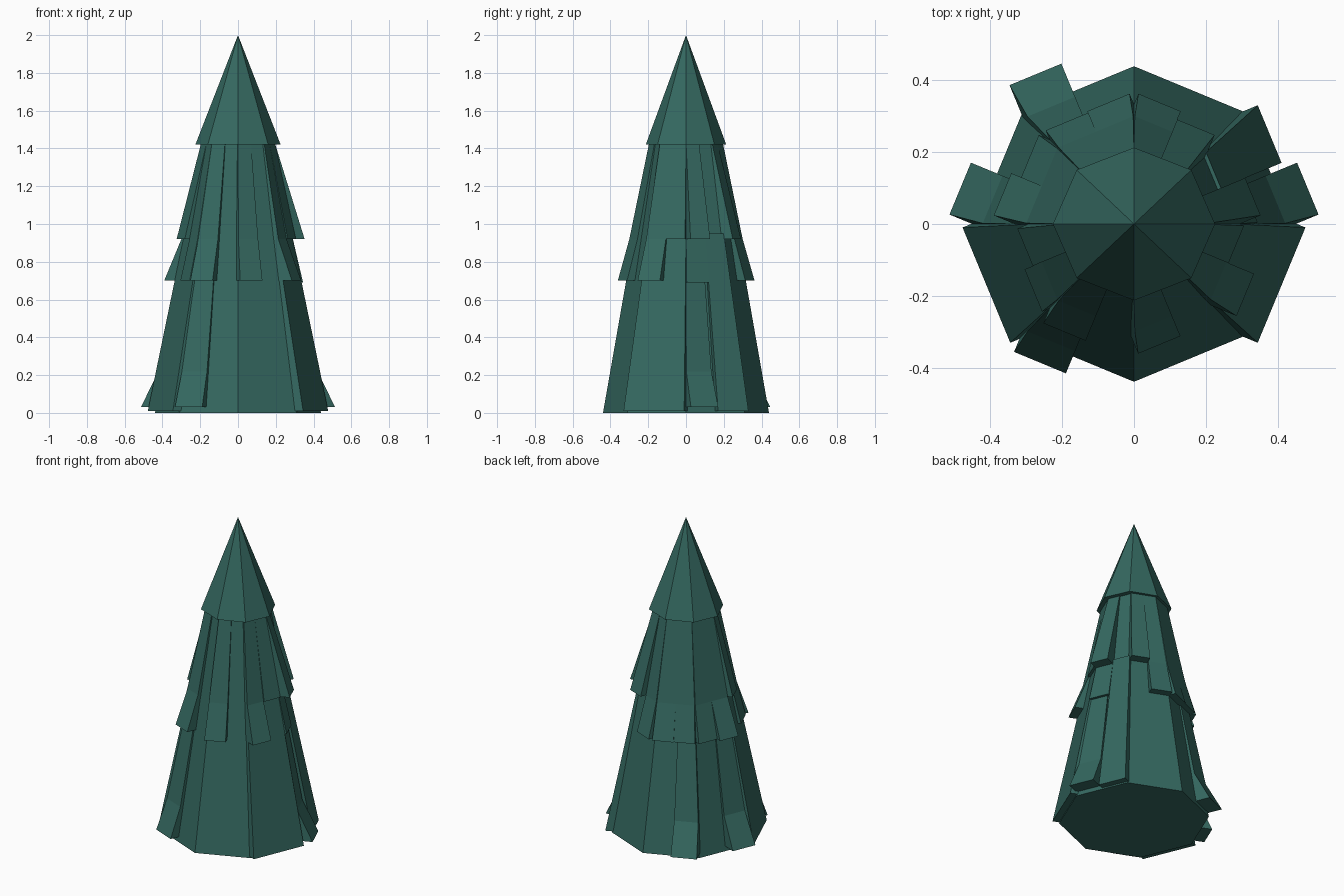
import bpy, bmesh, math
from mathutils import Vector

if "Cube" in bpy.data.objects:
    bpy.data.objects.remove(bpy.data.objects["Cube"])

green = bpy.data.materials.new("dark fir green")
green.diffuse_color = (0.035, 0.14, 0.118, 1)
green.use_nodes = True
green.node_tree.nodes["Principled BSDF"].inputs["Base Color"].default_value = green.diffuse_color

HALF = math.tan(math.pi / 8)      # half face width per unit of apothem


def core(z):
    """Apothem of the octagonal core at height z."""
    return 0.406 - 0.23 * z / 1.42


def finish(name, bm):
    bmesh.ops.recalc_face_normals(bm, faces=bm.faces)
    me = bpy.data.meshes.new(name)
    bm.to_mesh(me)
    bm.free()
    me.materials.append(green)
    ob = bpy.data.objects.new(name, me)
    bpy.context.collection.objects.link(ob)


def octagon_stack(name, rings, sx=1.0):
    """Eight-sided solid from (radius, z) rings; radius 0 makes a tip."""
    bm = bmesh.new()
    loops = []
    for r, z in rings:
        n = 8 if r else 1
        loops.append([bm.verts.new((sx * r * math.cos(k * math.pi / 4),
                                    r * math.sin(k * math.pi / 4), z)) for k in range(n)])
    for a, b in zip(loops, loops[1:]):
        for k in range(8):
            j = (k + 1) % 8
            bm.faces.new((a[k], a[j], b[0]) if len(b) == 1 else (a[k], a[j], b[j], b[k]))
    bm.faces.new(loops[0])
    if len(loops[-1]) == 8:
        bm.faces.new(loops[-1])
    finish(name, bm)


def bough(name, face, half, profile, start=0.0):
    """Slab on one half of an octagon face; profile is (z, outward distance) from the top."""
    ang = math.radians(22.5 + 45 * face)
    out = Vector((math.cos(ang), math.sin(ang), 0))
    side = Vector((-math.sin(ang), math.cos(ang), 0))
    sign = 1 if half else -1
    bm = bmesh.new()
    rings = []
    for z, d in profile:
        w = min(d, core(z) + 0.015) * HALF * sign
        s = start * sign
        inner = core(z) - 0.03
        pts = ((inner, s), (d, s), (d, w), (inner, w))
        rings.append([bm.verts.new(out * a + side * b + Vector((0, 0, z))) for a, b in pts])
    for a, b in zip(rings, rings[1:]):
        for k in range(4):
            j = (k + 1) % 4
            bm.faces.new((a[k], a[j], b[j], b[k]))
    bm.faces.new(rings[0])
    bm.faces.new(rings[-1])
    finish(name, bm)


# tapering core and pointed top
k = 1 / math.cos(math.pi / 8)
octagon_stack("tree_core", [(core(0) * k, 0), (core(1.43) * k, 1.43)])
octagon_stack("tree_tip", [(0.213, 1.42), (0, 2.0)], 1.06)

# upper tier: (face, half, bottom height, outward distance at the bottom)
upper = [(0, 0, 0.92, 0.335), (1, 0, 0.92, 0.315), (1, 1, 0.70, 0.34),
         (2, 0, 0.70, 0.34), (2, 1, 0.70, 0.335), (3, 0, 0.70, 0.34),
         (3, 1, 0.70, 0.37), (4, 0, 0.92, 0.305), (4, 1, 0.70, 0.33),
         (5, 0, 0.70, 0.352), (6, 0, 0.70, 0.338), (7, 0, 0.70, 0.362),
         (7, 1, 0.92, 0.285)]
for f, h, z, d in upper:
    if z > 0.8:
        prof = [(1.43, 0.18), (z, d)]
    else:
        prof = [(1.43, 0.18), (0.92, 0.278), (z, d)]
    bough(f"upper_bough_{f}_{h}", f, h, prof)

# short middle bough under the open right side
bough("middle_bough", 0, 0, [(0.95, 0.262), (0.69, 0.32)])

# lower tier: straight boughs
for f, h in [(0, 1), (4, 0), (4, 1), (7, 0), (7, 1)]:
    bough(f"lower_bough_{f}_{h}", f, h, [(0.95, 0.262), (0.01, 0.445)])

# lower tier: boughs with a kicked-out end
for f, h, d in [(0, 0, 0.485), (2, 1, 0.49), (3, 1, 0.485), (5, 0, 0.457)]:
    bough(f"flared_bough_{f}_{h}", f, h,
          [(0.75, 0.292), (0.22, 0.39), (0.03, d)], 0.016)
